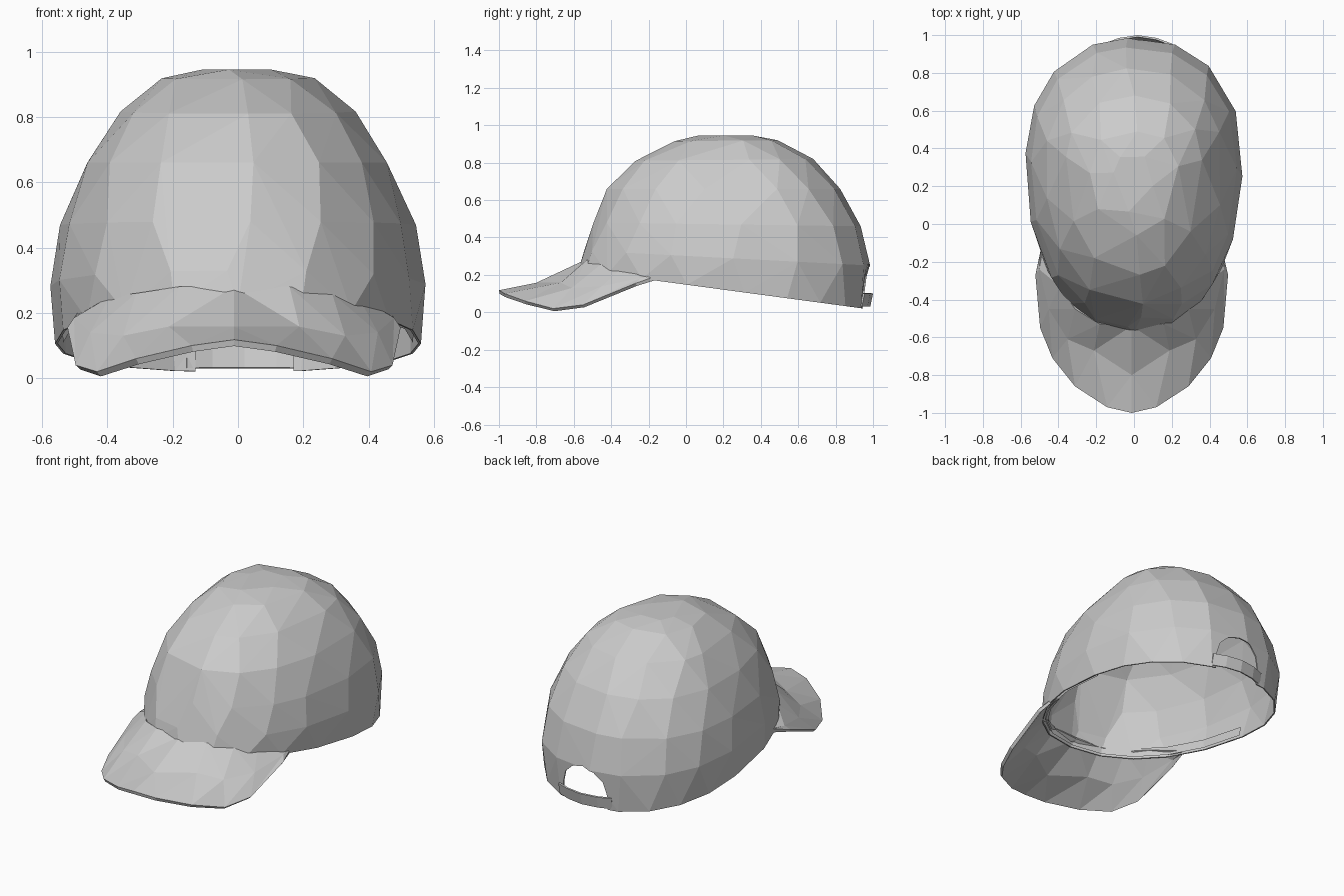
import bpy, bmesh, math, random

random.seed(4)
if "Cube" in bpy.data.objects:
    bpy.data.objects.remove(bpy.data.objects["Cube"])

fabric = bpy.data.materials.new("light_grey_fabric")
fabric.use_nodes = True
GREY = (0.6, 0.6, 0.6, 1)
fabric.diffuse_color = GREY
fabric.node_tree.nodes["Principled BSDF"].inputs["Base Color"].default_value = GREY


def make_object(name, bm):
    mesh = bpy.data.meshes.new(name)
    bm.to_mesh(mesh)
    bm.free()
    mesh.materials.append(fabric)
    obj = bpy.data.objects.new(name, mesh)
    bpy.context.collection.objects.link(obj)
    return obj


def thicken(obj, amount):
    mod = obj.modifiers.new("thickness", "SOLIDIFY")
    mod.thickness = amount
    mod.offset = -1


def blunt(value):
    return math.copysign(abs(value) ** 0.9, value)


def oval_point(ring, angle, inset=0, lift=0):
    """Point on a tilted, slightly squared oval that is longer towards the front."""
    front, back, width, z_front, z_back = ring
    mid = min(0.33, (front + back) / 2 + 0.12)
    c, s = blunt(math.cos(angle)), blunt(math.sin(angle))
    y = mid + s * ((back - mid if s > 0 else mid - front) - inset)
    t = (y - front) / (back - front)
    return ((width - inset) * c, y, z_front + t * (z_back - z_front) + lift)


# Crown: ovals as (front y, back y, half width, front z, back z) with a point count
RINGS = [
    ((-0.575, 0.965, 0.56, 0.225, 0.018), 20),
    ((-0.545, 0.985, 0.575, 0.33, 0.25), 16),
    ((-0.495, 0.935, 0.545, 0.48, 0.46), 16),
    ((-0.425, 0.825, 0.47, 0.66, 0.66), 14),
    ((-0.27, 0.68, 0.36, 0.81, 0.82), 12),
    ((-0.06, 0.49, 0.235, 0.915, 0.92), 8),
    ((0.06, 0.36, 0.11, 0.945, 0.945), 5),
]
bm = bmesh.new()
rim = set()
for level, (ring, count) in enumerate(RINGS):
    for i in range(count):
        shift = random.uniform(-0.2, 0.2) if level else 0
        vert = bm.verts.new(oval_point(ring, math.tau * (i + shift) / count - math.pi / 2))
        if level == 0:
            rim.add(vert)
bmesh.ops.convex_hull(bm, input=bm.verts[:])
bmesh.ops.delete(bm, geom=[f for f in bm.faces if rim.issuperset(f.verts)], context="FACES")
bmesh.ops.delete(bm, geom=[e for e in bm.edges if not e.link_faces], context="EDGES")
bmesh.ops.delete(bm, geom=[v for v in bm.verts if not v.link_faces], context="VERTS")
crown = make_object("crown", bm)
thicken(crown, 0.008)

# Arched opening at the back of the crown
bm = bmesh.new()
arch = [(0.17, -0.2), (-0.13, -0.2)]
arch += [(0.02 - 0.15 * math.cos(k * math.pi / 6), 0.12 + 0.14 * math.sin(k * math.pi / 6))
         for k in range(7)]
face = bm.faces.new([bm.verts.new((x, 0.6, z)) for x, z in arch])
extruded = bmesh.ops.extrude_face_region(bm, geom=[face])["geom"]
bmesh.ops.translate(bm, vec=(0, 0.6, 0), verts=[v for v in extruded if isinstance(v, bmesh.types.BMVert)])
bmesh.ops.recalc_face_normals(bm, faces=bm.faces)
cutter = make_object("opening_cutter", bm)
cut = crown.modifiers.new("opening", "BOOLEAN")
cut.object = cutter
cut.operation = "DIFFERENCE"
cut.solver = "EXACT"
bpy.context.view_layer.objects.active = crown
for name in [m.name for m in crown.modifiers]:
    bpy.ops.object.modifier_apply(modifier=name)
bpy.data.objects.remove(cutter)

# Sweatband inside the front half of the rim
bm = bmesh.new()
band = []
for i in range(-5, 6):
    a = math.tau * i / 20 - math.pi / 2
    band.append((bm.verts.new(oval_point(RINGS[0][0], a, 0.025, 0.004)),
                 bm.verts.new(oval_point(RINGS[0][0], a, 0.02, 0.06))))
for a, b in zip(band, band[1:]):
    bm.faces.new((a[0], b[0], b[1], a[1]))
make_object("sweatband", bm)

# Brim: seam, middle and outer edge of one half, mirrored across the centre
SEAM = [(0, -0.54, 0.28), (0.17, -0.53, 0.28), (0.3, -0.45, 0.26),
        (0.38, -0.33, 0.25), (0.47, -0.13, 0.2)]
MIDDLE = [(0, -0.8, 0.158), (0.2, -0.67, 0.158), (0.34, -0.61, 0.13),
          (0.44, -0.45, 0.14), (0.49, -0.24, 0.185)]
EDGE = [(0, -1, 0.118), (0.13, -0.97, 0.1), (0.3, -0.86, 0.06),
        (0.42, -0.71, 0.02), (0.485, -0.55, 0.04), (0.51, -0.27, 0.155), (0.48, -0.14, 0.2)]
bm = bmesh.new()
seam, middle, edge = ([bm.verts.new(p) for p in row] for row in (SEAM, MIDDLE, EDGE))
for k in range(4):
    bm.faces.new((seam[k], middle[k], middle[k + 1]))
    bm.faces.new((seam[k], middle[k + 1], seam[k + 1]))
for k in range(5):
    if k < 4:
        bm.faces.new((middle[k], edge[k + 1], middle[k + 1]))
    bm.faces.new((middle[k], edge[k], edge[k + 1]))
bm.faces.new((middle[4], edge[5], edge[6]))
bm.faces.new((middle[4], edge[6], seam[4]))
half = bm.verts[:] + bm.edges[:] + bm.faces[:]
bmesh.ops.mirror(bm, geom=half, axis="X", merge_dist=0.001)
bmesh.ops.recalc_face_normals(bm, faces=bm.faces)
if sum(f.normal.z for f in bm.faces) < 0:
    bmesh.ops.reverse_faces(bm, faces=bm.faces)
brim = make_object("brim", bm)
brim.location.x = -0.012
thicken(brim, 0.02)

# Strap across the back opening
bm = bmesh.new()
columns = []
for x, y in [(0.2, 0.955), (0.12, 0.985), (0.02, 1.0), (-0.08, 0.985), (-0.16, 0.955)]:
    columns.append((bm.verts.new((x, y - 0.015, 0.03)), bm.verts.new((x, y, 0.1))))
for a, b in zip(columns, columns[1:]):
    bm.faces.new((a[0], b[0], b[1], a[1]))
strap = make_object("back_strap", bm)
thicken(strap, 0.01)
